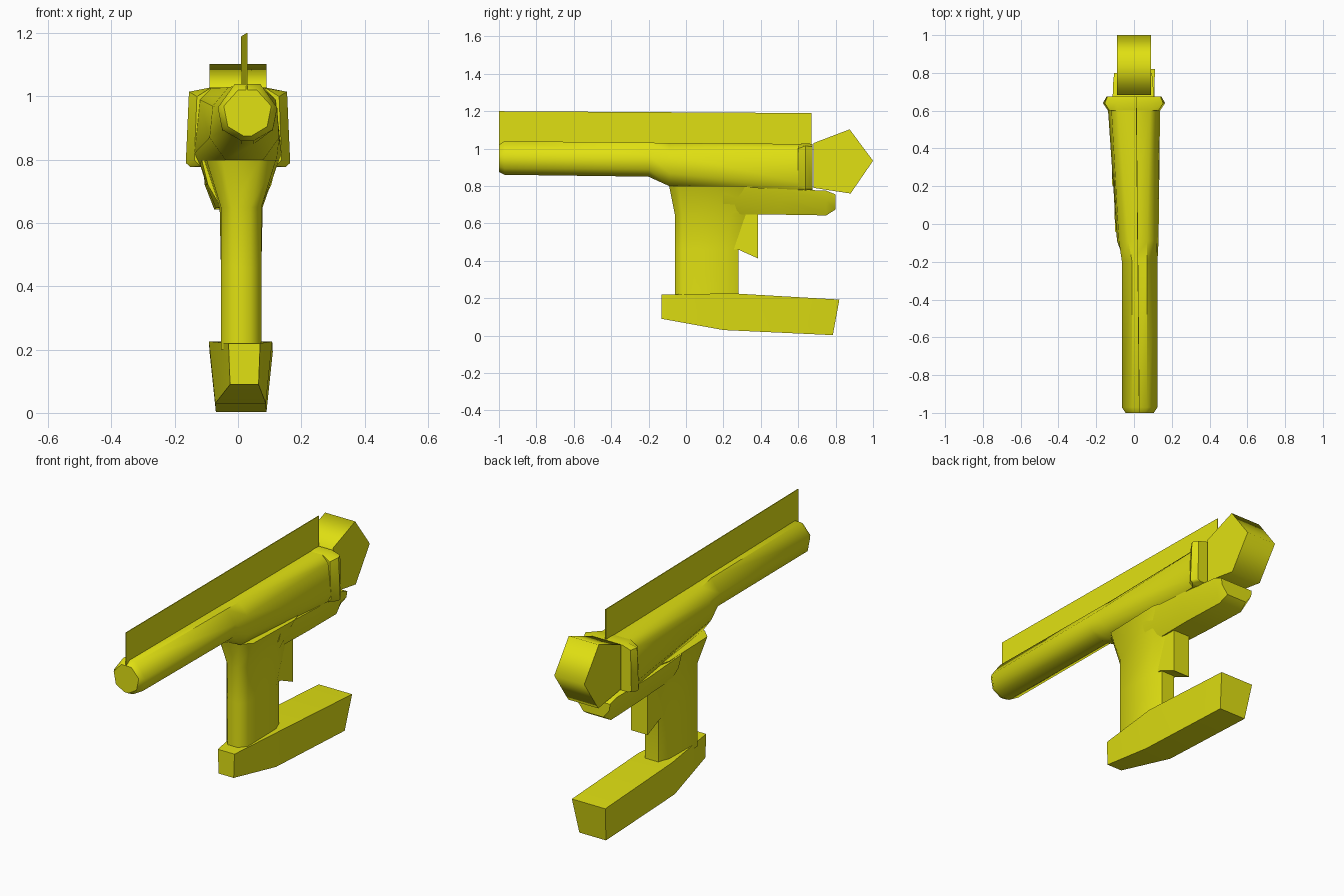
import bpy, bmesh, math

yellow = bpy.data.materials.new("yellow")
yellow.diffuse_color = (0.75, 0.75, 0.006, 1)


def ring(cx, half):
    """Closed section mirrored about x = cx, from (dx, y, z) points of one side."""
    return [(cx + d, y, z) for d, y, z in half] + [(cx - d, y, z) for d, y, z in reversed(half)]


def loft(name, rings, angle=45):
    """Skin equal-sized sections and cap both ends."""
    bm = bmesh.new()
    rows = [[bm.verts.new(p) for p in r] for r in rings]
    n = len(rows[0])
    for a, b in zip(rows, rows[1:]):
        for i in range(n):
            j = (i + 1) % n
            bm.faces.new((a[i], a[j], b[j], b[i]))
    bm.faces.new(rows[0])
    bm.faces.new(rows[-1])
    bmesh.ops.recalc_face_normals(bm, faces=bm.faces)
    me = bpy.data.meshes.new(name)
    bm.to_mesh(me)
    bm.free()
    me.materials.append(yellow)
    me.shade_smooth()
    me.set_sharp_from_angle(angle=math.radians(angle))
    ob = bpy.data.objects.new(name, me)
    bpy.context.collection.objects.link(ob)
    return ob


def at_y(y, cx, half):
    return ring(cx, [(d, y, z) for d, z in half])


def at_z(z, cx, half):
    return ring(cx, [(d, y, z) for d, y in half])


# Barrel widening into the receiver body
loft("barrel_body", [
    at_y(-1.0, .03, [(.03, 1.02), (.075, .97), (.062, .905), (.012, .875)]),
    at_y(-.97, .03, [(.04, 1.04), (.094, .965), (.08, .895), (.02, .86)]),
    at_y(-.2, .03, [(.04, 1.032), (.094, .965), (.08, .89), (.02, .85)]),
    at_y(-.09, .02, [(.05, 1.03), (.1, .97), (.11, .87), (.06, .80)]),
    at_y(.61, 0, [(.085, 1.025), (.12, .99), (.138, .82), (.12, .78)]),
], 50)

# Flared collar at the back of the body
loft("rear_collar", [
    at_y(.60, 0, [(.09, 1.025), (.13, 1.0), (.138, .80), (.12, .78)]),
    at_y(.64, 0, [(.09, 1.028), (.155, 1.015), (.165, .79), (.15, .777)]),
    at_y(.675, 0, [(.09, 1.025), (.14, 1.01), (.145, .79), (.13, .78)]),
], 50)

# Thin sight fin along the top, slightly skewed
loft("top_fin", [
    at_y(-1.0, .028, [(.002, 1.2), (.002, 1.0)]),
    at_y(.672, .012, [(.002, 1.19), (.002, 1.0)]),
])

# Five-sided rear hammer block
side = [(.683, 1.03), (.875, 1.103), (1.0, .935), (.88, .76), (.683, .79)]
loft("rear_block", [[(x, y, z) for y, z in side] for x in (-.09, .09)], 75)

# Grip flaring into the body
loft("grip", [
    at_z(.2, .01, [(.03, -.06), (.064, -.02), (.064, .22), (.04, .28)]),
    at_z(.65, .01, [(.03, -.06), (.064, -.02), (.07, .25), (.05, .38)]),
    at_z(.8, .01, [(.05, -.09), (.11, -.04), (.12, .3), (.06, .5)]),
][0:1] + [
    at_z(.46, .01, [(.03, -.06), (.064, -.02), (.064, .22), (.04, .28)]),
    at_z(.65, .01, [(.03, -.06), (.064, -.02), (.068, .24), (.05, .32)]),
    at_z(.8, .01, [(.06, -.09), (.11, -.04), (.12, .3), (.06, .5)]),
], 50)

# Trigger block behind the grip
trigger = [(.2, .66), (.385, .66), (.385, .413), (.28, .46), (.2, .46)]
loft("trigger", [[(x, y, z) for y, z in trigger] for x in (-.04, .06)])

# Tail shelf under the body
loft("tail_shelf", [
    at_y(.2, .005, [(.12, .80), (.1, .72), (.06, .65)]),
    at_y(.5, 0, [(.12, .785), (.1, .72), (.07, .647)]),
    at_y(.75, -.005, [(.105, .775), (.1, .72), (.07, .643)]),
    at_y(.8, -.005, [(.1, .755), (.095, .72), (.06, .675)]),
], 50)

# Boat-shaped foot
loft("foot", [
    at_y(-.13, .02, [(.05, .22), (.045, .09)]),
    ring(.008, [(.1, .25, .226), (.08, .2, .03)]),
    ring(.01, [(.1, .82, .193), (.08, .785, 0.003)]),
], 50)
